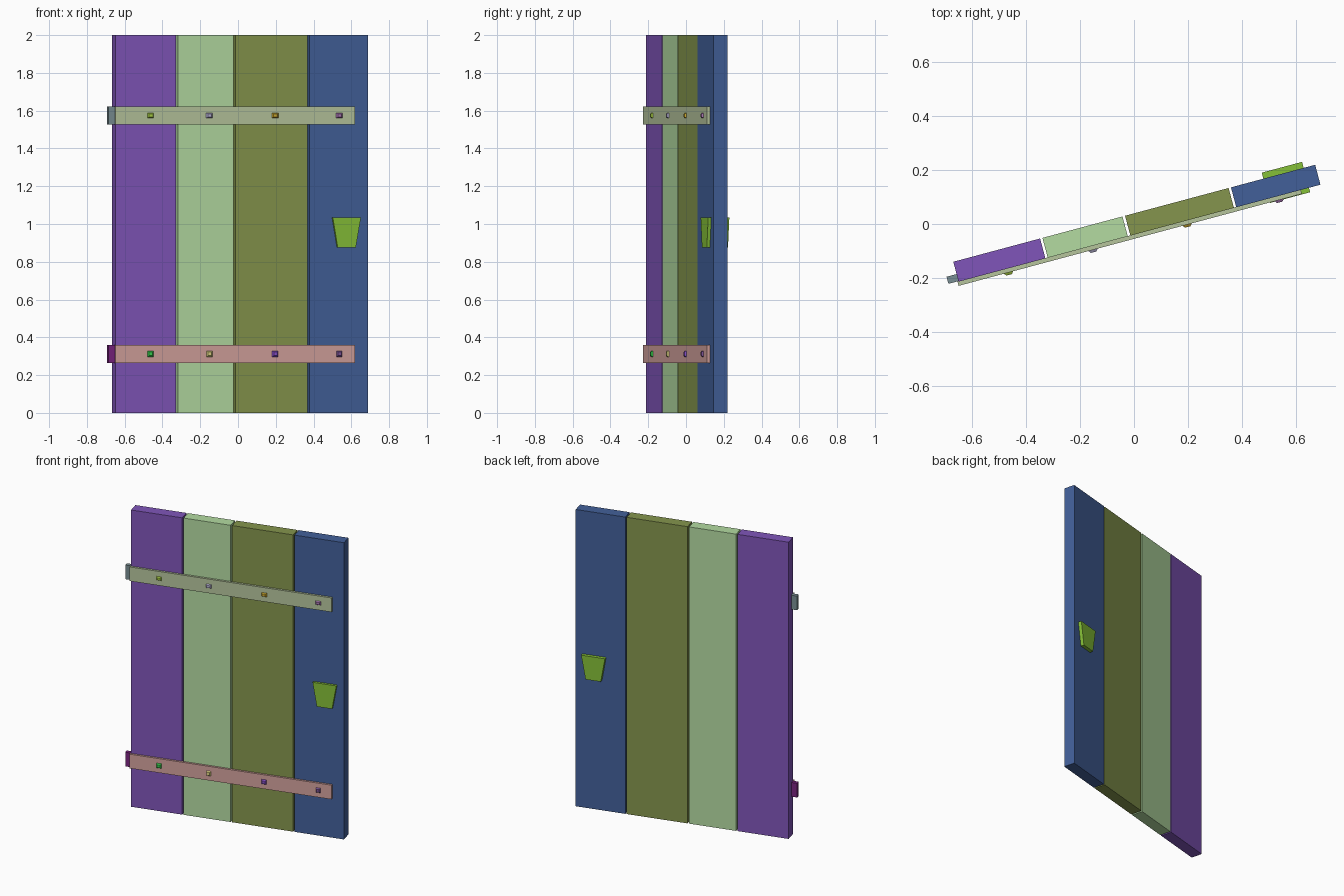
import bpy, math
from mathutils import Matrix

if "Cube" in bpy.data.objects:
    bpy.data.objects.remove(bpy.data.objects["Cube"])

SWING = Matrix.Rotation(math.radians(15), 4, 'Z')  # door stands ajar


def prism(name, bottom, top, color):
    """Hexahedron from two four-point rings, turned with the door."""
    n = len(bottom)
    faces = [tuple(reversed(range(n))), tuple(range(n, 2 * n))]
    faces += [(i, (i + 1) % n, n + (i + 1) % n, n + i) for i in range(n)]
    mesh = bpy.data.meshes.new(name)
    mesh.from_pydata(bottom + top, [], faces)
    mesh.transform(SWING)
    mesh.update()
    obj = bpy.data.objects.new(name, mesh)
    bpy.context.collection.objects.link(obj)
    mat = bpy.data.materials.new(name)
    mat.diffuse_color = [(c / 255) ** 2.2 for c in color] + [1]
    mat.use_nodes = True
    mat.node_tree.nodes["Principled BSDF"].inputs["Base Color"].default_value = mat.diffuse_color
    mesh.materials.append(mat)
    return obj


def ring(u0, u1, v0, v1, z):
    return [(u0, v0, z), (u1, v0, z), (u1, v1, z), (u0, v1, z)]


def box(name, u0, u1, v0, v1, z0, z1, color):
    return prism(name, ring(u0, u1, v0, v1, z0), ring(u0, u1, v0, v1, z1), color)


def stud(name, u, v, z, w, h, color):
    """Low square nail head, tapering towards the front."""
    def square(k, y):
        a, b = w / 2 * k, h / 2 * k
        return [(u - a, y, z - b), (u + a, y, z - b), (u + a, y, z + b), (u - a, y, z + b)]
    return prism(name, square(1, v), square(0.6, v - 0.009), color)


# Planks with narrow gaps between them
planks = [(-0.681, -0.349, (127, 86, 184)), (-0.340, -0.034, (178, 218, 160)),
          (-0.024, 0.372, (132, 148, 78)), (0.381, 0.703, (68, 96, 152))]
for i, (u0, u1, col) in enumerate(planks):
    box(f"plank_{i + 1}", u0, u1, -0.038, 0.038, 0, 2, col)

# Iron straps, hinge knuckles and nail heads
stud_u = (-0.494, -0.171, 0.189, 0.541)
straps = [("lower", 0.265, 0.36, (210, 160, 155), (120, 40, 125), 0.032, 0.032,
           [(60, 210, 80), (220, 210, 130), (135, 80, 200), (125, 85, 150)]),
          ("upper", 1.527, 1.622, (180, 195, 155), (120, 140, 145), 0.035, 0.026,
           [(170, 210, 70), (180, 175, 210), (205, 170, 50), (170, 120, 180)])]
for label, z0, z1, col, hinge_col, w, h, stud_cols in straps:
    box(f"{label}_strap", -0.685, 0.628, -0.053, -0.037, z0, z1, col)
    box(f"{label}_hinge", -0.7195, -0.675, -0.036, -0.009, z0, z1, hinge_col)
    for i, (u, c) in enumerate(zip(stud_u, stud_cols)):
        stud(f"{label}_nail_{i + 1}", u, -0.053, (z0 + z1) / 2, w, h, c)

# Tapered handle block passing through the last plank
prism("handle", ring(0.532, 0.631, -0.055, 0.061, 0.876),
      ring(0.505, 0.659, -0.055, 0.061, 1.035), (132, 190, 58))
